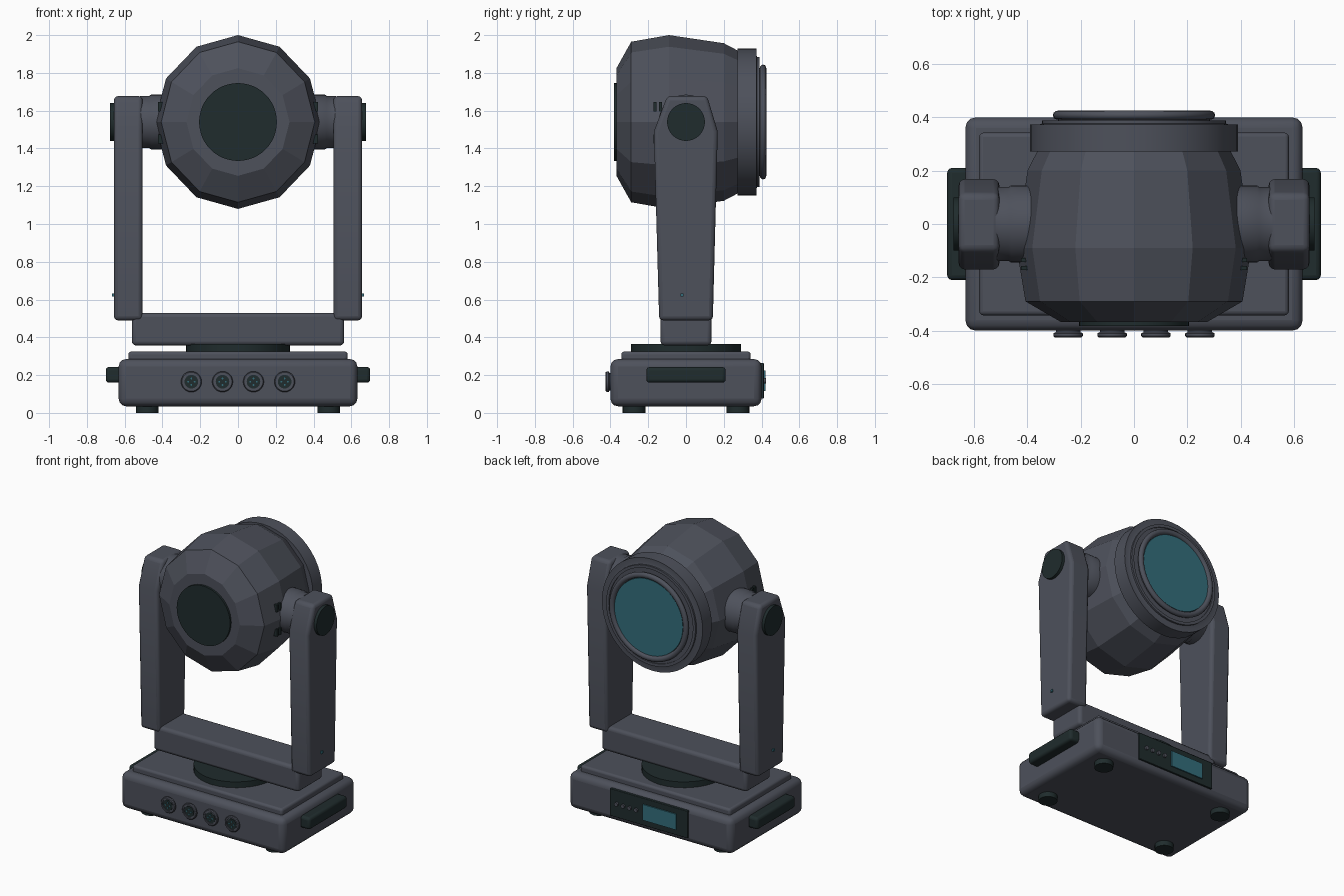
import bpy, bmesh, math
from mathutils import Matrix, Vector

if "Cube" in bpy.data.objects:
    bpy.data.objects.remove(bpy.data.objects["Cube"])


def material(name, rgb):
    m = bpy.data.materials.new(name)
    m.diffuse_color = (*rgb, 1)
    m.use_nodes = True
    m.node_tree.nodes["Principled BSDF"].inputs["Base Color"].default_value = m.diffuse_color
    return m


BODY = material("slate grey", (0.075, 0.082, 0.105))
DARK = material("dark green black", (0.014, 0.025, 0.026))
TEAL = material("teal glass", (0.033, 0.155, 0.2))


def finish(name, bm, mat, bevel=0, smooth=True, segments=3):
    bmesh.ops.recalc_face_normals(bm, faces=bm.faces)
    me = bpy.data.meshes.new(name)
    bm.to_mesh(me)
    bm.free()
    ob = bpy.data.objects.new(name, me)
    bpy.context.collection.objects.link(ob)
    me.materials.append(mat)
    if bevel:
        mod = ob.modifiers.new("bevel", 'BEVEL')
        mod.width, mod.segments = bevel, segments
        mod.limit_method, mod.angle_limit = 'ANGLE', math.radians(30)
    if smooth:
        bpy.ops.object.select_all(action='DESELECT')
        ob.select_set(True)
        bpy.context.view_layer.objects.active = ob
        bpy.ops.object.shade_smooth_by_angle(angle=math.radians(35))
    return ob


def box(name, lo, hi, mat, bevel=0):
    lo, hi = Vector(lo), Vector(hi)
    bm = bmesh.new()
    bmesh.ops.create_cube(bm, size=1)
    bmesh.ops.scale(bm, vec=hi - lo, verts=bm.verts)
    bmesh.ops.translate(bm, vec=(lo + hi) / 2, verts=bm.verts)
    return finish(name, bm, mat, bevel)


def lathe(name, profile, mat, axis='Z', at=(0, 0, 0), sides=40, smooth=True, squash=(1, 1, 1)):
    """Revolve (radius, distance) points about an axis; the ends are capped."""
    bm = bmesh.new()
    rings = []
    for r, d in profile:
        ring = []
        for i in range(sides):
            a = 2 * math.pi * i / sides
            u, v = r * math.cos(a), r * math.sin(a)
            p = {'X': (d, u, v), 'Y': (u, d, v), 'Z': (u, v, d)}[axis]
            ring.append(bm.verts.new(p))
        rings.append(ring)
    for a, b in zip(rings, rings[1:]):
        for i in range(sides):
            j = (i + 1) % sides
            bm.faces.new((a[i], a[j], b[j], b[i]))
    bm.faces.new(rings[0])
    bm.faces.new(rings[-1])
    bmesh.ops.scale(bm, vec=squash, verts=bm.verts)
    bmesh.ops.translate(bm, vec=at, verts=bm.verts)
    return finish(name, bm, mat, smooth=smooth)


def disc(name, r, d0, d1, mat, axis, at, sides=40):
    return lathe(name, [(r, d0), (r, d1)], mat, axis, at, sides)


# Base housing, raised deck, turntable
box("base", (-0.632, -0.4, 0.035), (0.632, 0.4, 0.285), BODY, 0.04)
box("base_deck", (-0.58, -0.342, 0.27), (0.58, 0.342, 0.325), BODY, 0.015)
lathe("turntable", [(0.285, 0.32), (0.285, 0.366)], DARK, squash=(0.97, 1.02, 1))

# Feet
for sx in (-1, 1):
    for sy in (-1, 1):
        disc("foot", 0.06, 0, 0.045, DARK, 'Z', (sx * 0.48, sy * 0.275, 0), 24)

# Cable sockets on the front, with pins
for x in (-0.247, -0.082, 0.082, 0.247):
    at = (x, 0, 0.165)
    lathe("socket_rim", [(0.046, -0.39), (0.046, -0.405), (0.055, -0.41), (0.055, -0.42),
                         (0.05, -0.425), (0.041, -0.425), (0.041, -0.418)], BODY, 'Y', at, 28)
    disc("socket_face", 0.036, -0.41, -0.422, DARK, 'Y', at, 24)
    for px, pz in ((-0.017, 0), (0.017, 0), (0, 0.017), (0, -0.017)):
        disc("socket_pin", 0.005, -0.415, -0.425, TEAL, 'Y', (x + px, 0, 0.165 + pz), 8)

# Control panel on the back: screen and buttons
box("control_panel", (-0.3, 0.39, 0.075), (0.3, 0.412, 0.265), DARK, 0.004)
box("control_screen", (-0.215, 0.405, 0.115), (0.04, 0.42, 0.225), TEAL)
for i in range(4):
    disc("control_button", 0.014, 0.405, 0.424, BODY, 'Y', (0.095 + i * 0.05, 0, 0.17), 12)

# Yoke cross bar
box("yoke_bar", (-0.562, -0.135, 0.357), (0.562, 0.135, 0.53), BODY, 0.022)

# Side parts, mirrored left and right
ARM = [(-0.142, 0.49), (0.142, 0.49), (0.168, 1.49), (0.112, 1.677), (-0.1, 1.677), (-0.17, 1.49)]
for s in (-1, 1):
    bm = bmesh.new()
    face = bm.faces.new([bm.verts.new((s * 0.505, y, z)) for y, z in ARM])
    ext = bmesh.ops.extrude_face_region(bm, geom=[face])
    new = [v for v in ext["geom"] if isinstance(v, bmesh.types.BMVert)]
    bmesh.ops.translate(bm, vec=(s * 0.152, 0, 0), verts=new)
    finish("yoke_arm", bm, BODY, 0.022)
    disc("arm_cap", 0.1, s * 0.64, s * 0.677, DARK, 'X', (0, 0, 1.54))
    lathe("tilt_axle", [(0.145, s * 0.36), (0.145, s * 0.46), (0.138, s * 0.47), (0.138, s * 0.52)],
          BODY, 'X', (0, 0, 1.54), 32)
    x0, x1 = sorted((s * 0.65, s * 0.667))
    box("arm_light", (x0, -0.028, 0.617), (x1, -0.012, 0.633), TEAL)
    x0, x1 = sorted((s * 0.61, s * 0.7))
    box("carry_handle", (x0, -0.21, 0.16), (x1, 0.21, 0.243), DARK, 0.018)
    # Cooling slots beside the axle
    x0, x1 = sorted((s * 0.39, s * 0.424))
    for y in (-0.165, -0.135):
        for z in (1.45, 1.62):
            box("cooling_slot", (x0, y - 0.008, z - 0.025), (x1, y + 0.008, z + 0.025), DARK)

# Faceted lamp head
lathe("lamp_head", [(0.285, -0.368), (0.425, -0.29), (0.46, -0.09), (0.417, 0.2), (0.375, 0.28)],
      BODY, 'Y', (0, 0, 1.54), 12, False, (0.957, 1, 1))
disc("rear_cap", 0.206, -0.36, -0.382, DARK, 'Y', (0, 0, 1.54), 48)

# Lens barrel, front rim and glass
lathe("lens_barrel", [(0.389, 0.272), (0.389, 0.372), (0.36, 0.372), (0.345, 0.376), (0.345, 0.388),
                      (0.325, 0.388), (0.325, 0.38)], BODY, 'Y', (0, 0, 1.54), 48)
rim = [(0.285 + 0.019 * math.cos(a), 0.408 + 0.017 * math.sin(a))
       for a in (math.radians(-90 + 30 * k) for k in range(10))]
lathe("lens_rim", [(0.285, 0.37)] + rim + [(0.265, 0.40)], BODY, 'Y', (0, 0, 1.54), 48)
disc("lens_glass", 0.264, 0.39, 0.412, TEAL, 'Y', (0, 0, 1.54), 48)
